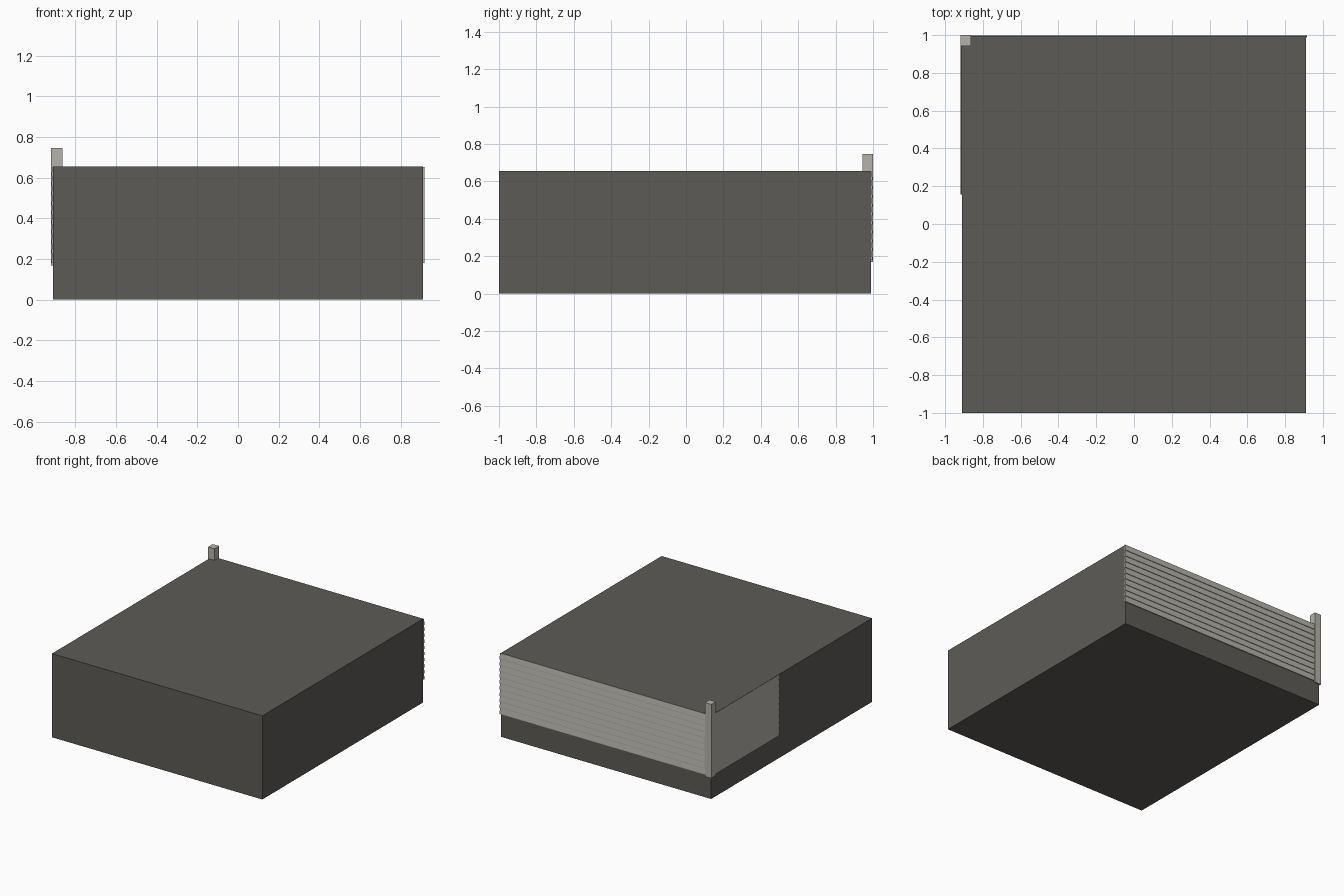
import bpy, bmesh
from mathutils import Vector

if "Cube" in bpy.data.objects:
    bpy.data.objects.remove(bpy.data.objects["Cube"])


def material(name, rgb):
    m = bpy.data.materials.new(name)
    m.diffuse_color = (*rgb, 1)
    m.use_nodes = True
    m.node_tree.nodes["Principled BSDF"].inputs["Base Color"].default_value = m.diffuse_color
    return m


DARK = material("dark_grey", (0.11, 0.105, 0.095))
PALE = material("pale_grey", (0.47, 0.45, 0.41))


def finish(name, bm, mat):
    bmesh.ops.recalc_face_normals(bm, faces=bm.faces)
    mesh = bpy.data.meshes.new(name)
    bm.to_mesh(mesh)
    bm.free()
    mesh.materials.append(mat)
    ob = bpy.data.objects.new(name, mesh)
    bpy.context.collection.objects.link(ob)
    return ob


def box(name, lo, hi, mat):
    bm = bmesh.new()
    bmesh.ops.create_cube(bm, size=1)
    lo, hi = Vector(lo), Vector(hi)
    for v in bm.verts:
        v.co = (lo + hi) / 2 + v.co * (hi - lo)
    return finish(name, bm, mat)


def siding(name, start, end, out, bottom, top, count):
    """Lapped boards: one sawtooth profile extruded from start to end."""
    pitch = (top - bottom) / count
    profile = [(-0.002, top), (-0.002, bottom)]
    for i in range(count):
        z = bottom + i * pitch
        profile += [(0.007, z), (0.007, z + 0.006), (0.002, z + pitch)]
    bm = bmesh.new()
    start, end, out = Vector(start), Vector(end), Vector(out)
    face = bm.faces.new([bm.verts.new(start + out * d + Vector((0, 0, z)))
                         for d, z in profile])
    ext = bmesh.ops.extrude_face_region(bm, geom=[face], use_keep_orig=True)
    moved = [g for g in ext["geom"] if isinstance(g, bmesh.types.BMVert)]
    bmesh.ops.translate(bm, verts=moved, vec=end - start)
    return finish(name, bm, PALE)


# Main block
box("main_block", (-0.911, -1, 0), (0.911, 0.99, 0.655), DARK)

# Lapped boards on the back wall and the rear part of the left wall
siding("back_siding", (-0.9, 0.99, 0), (0.917, 0.99, 0), (0, 1, 0), 0.18, 0.654, 10)
siding("left_siding", (-0.911, 0.157, 0), (-0.911, 0.97, 0), (-1, 0, 0), 0.18, 0.654, 10)

# Corner post rising above the roof
box("corner_post", (-0.919, 0.943, 0.168), (-0.863, 1, 0.746), PALE)
